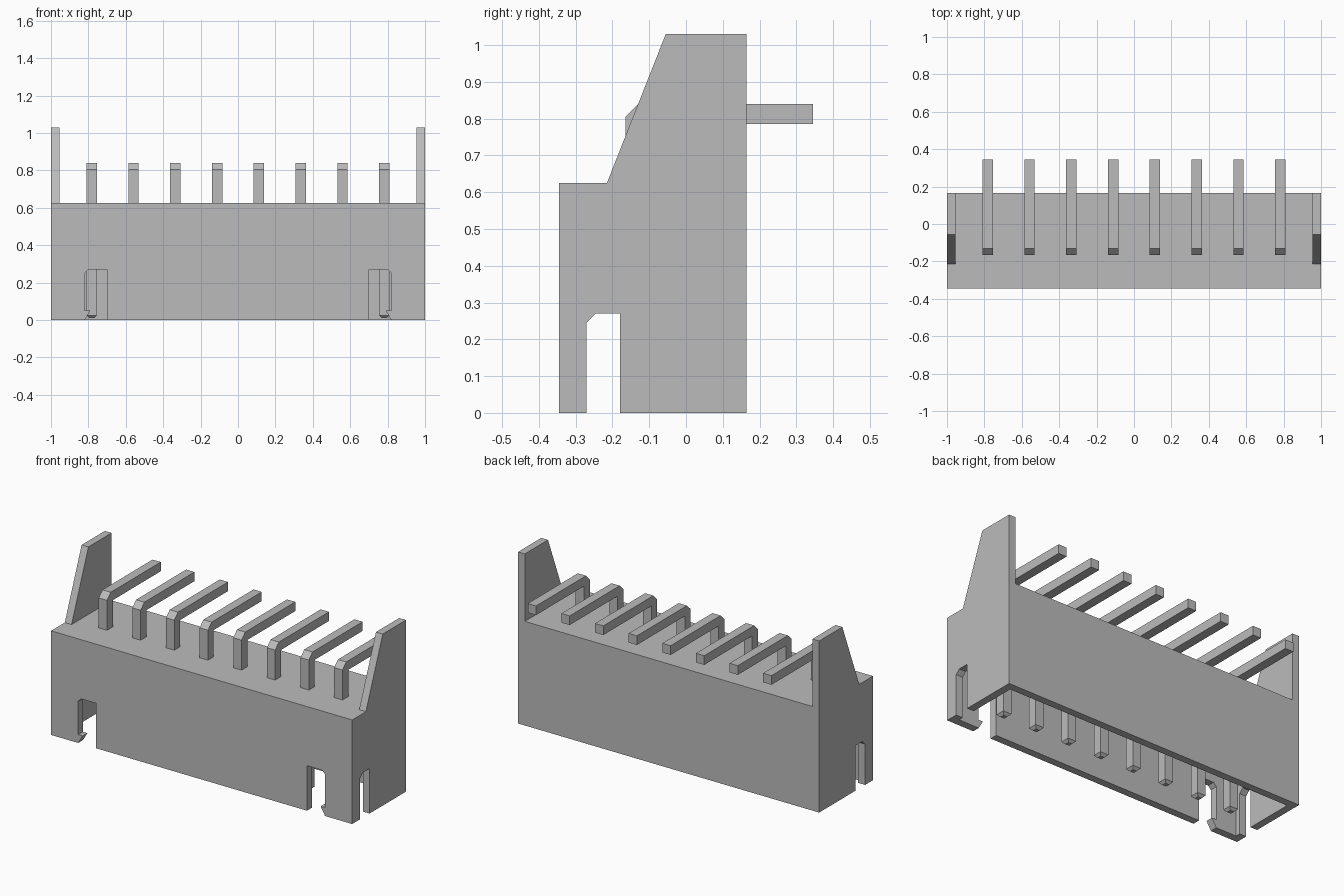
import bpy, bmesh

cube = bpy.data.objects.get("Cube")
if cube:
    bpy.data.objects.remove(cube, do_unlink=True)

grey = bpy.data.materials.new("plain_grey")
grey.use_nodes = True
grey.diffuse_color = (0.5, 0.5, 0.5, 1)
grey.node_tree.nodes["Principled BSDF"].inputs["Base Color"].default_value = (0.5, 0.5, 0.5, 1)


def prism(name, outline, axis, start, end):
    """Extrude a flat outline along x (outline in y, z) or along y (outline in x, z)."""
    bm = bmesh.new()
    place = (lambda p: (start, *p)) if axis == "x" else (lambda p: (p[0], start, p[1]))
    face = bm.faces.new([bm.verts.new(place(p)) for p in outline])
    moved = bmesh.ops.extrude_face_region(bm, geom=[face])["geom"]
    step = (end - start, 0, 0) if axis == "x" else (0, end - start, 0)
    bmesh.ops.translate(bm, vec=step, verts=[g for g in moved if isinstance(g, bmesh.types.BMVert)])
    bmesh.ops.recalc_face_normals(bm, faces=bm.faces)
    mesh = bpy.data.meshes.new(name)
    bm.to_mesh(mesh)
    bm.free()
    mesh.materials.append(grey)
    obj = bpy.data.objects.new(name, mesh)
    bpy.context.collection.objects.link(obj)
    return obj


def rect(a0, a1, b0, b1):
    return [(a0, b0), (a1, b0), (a1, b1), (a0, b1)]


def cut(target, cutter):
    """Subtract the cutter, then discard it."""
    mod = target.modifiers.new("cut", "BOOLEAN")
    mod.operation = "DIFFERENCE"
    mod.solver = "EXACT"
    mod.object = cutter
    bpy.context.view_layer.objects.active = target
    bpy.ops.object.modifier_apply(modifier=mod.name)
    bpy.data.objects.remove(cutter, do_unlink=True)


FRONT, BACK, WALL, DECK = -0.345, 0.165, 0.045, 0.625

# Housing: side outline with wing and latch slot, run across the full width
side = [(FRONT, 0), (-0.27, 0), (-0.27, 0.245), (-0.245, 0.27), (-0.18, 0.27), (-0.18, 0),
        (BACK, 0), (BACK, 1.03), (-0.055, 1.03), (-0.215, DECK), (FRONT, DECK)]
housing = prism("housing", side, "x", -1, 1)

# Open the space between the wings and hollow the socket from below
inner = 1 - WALL
cut(housing, prism("wing_gap", rect(-0.5, 0.5, DECK, 1.2), "x", -inner, inner))
cut(housing, prism("socket", rect(FRONT + WALL, BACK - WALL, -0.1, 0.5), "x", -inner, inner))

# Front notches with a small hook at the outer foot
notch = [(0.70, -0.1), (0.82, -0.1), (0.82, 0), (0.79, 0.05), (0.82, 0.05),
         (0.82, 0.25), (0.80, 0.27), (0.70, 0.27)]
for sign in (-1, 1):
    cut(housing, prism("notch", [(sign * x, z) for x, z in notch], "y", FRONT - 0.1, FRONT + WALL + 0.02))

# Bent pins with chamfered elbow and tapered tips
HALF, TAPER = 0.0275, 0.015
pin_side = [(-0.165, 0.01), (-0.11, 0.01), (-0.11, 0.785), (0.345, 0.785),
            (0.345, 0.84), (-0.13, 0.84), (-0.165, 0.805)]
for i in range(8):
    x = (i - 3.5) * 0.2234
    pin = prism(f"pin_{i + 1}", pin_side, "x", x - HALF, x + HALF)
    bm = bmesh.new()
    bm.from_mesh(pin.data)
    tip = [e for e in bm.edges if all(v.co.z < 0.1 for v in e.verts)]
    bmesh.ops.bevel(bm, geom=tip, offset=TAPER, segments=1, affect="EDGES")
    bm.to_mesh(pin.data)
    bm.free()
